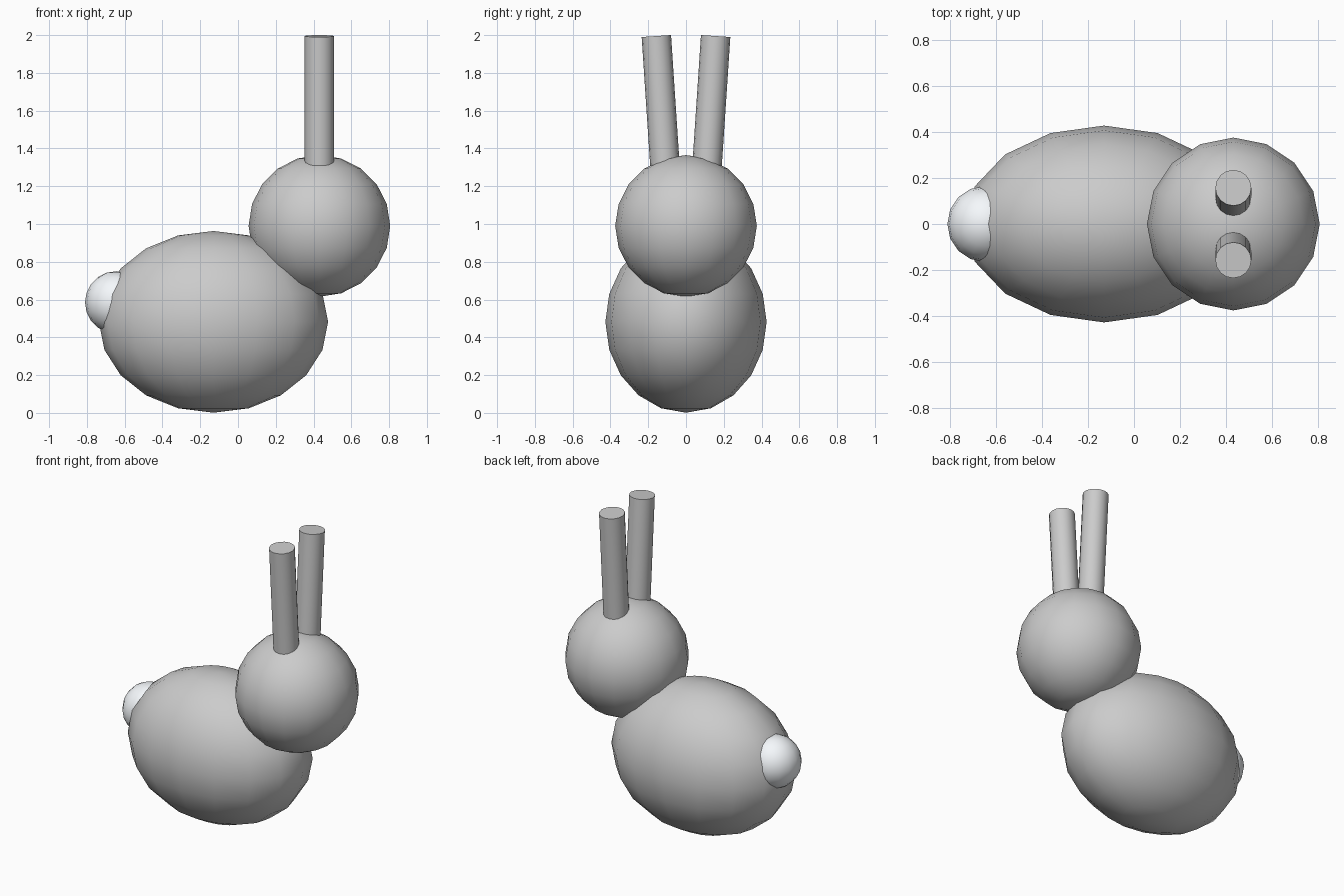
import bpy
from math import radians, sin, cos

if "Cube" in bpy.data.objects:
    bpy.data.objects.remove(bpy.data.objects["Cube"])


def finish(name, angle):
    obj = bpy.context.object
    obj.name = name
    bpy.ops.object.transform_apply(location=False, rotation=False, scale=True)
    bpy.ops.object.shade_smooth_by_angle(angle=radians(angle))
    return obj


def ball(name, location, radii):
    bpy.ops.mesh.primitive_uv_sphere_add(segments=16, ring_count=10, radius=1, location=location)
    bpy.context.object.scale = radii
    return finish(name, 60)


# Body and head
ball("body", (-0.13, 0, 0.482), (0.607, 0.427, 0.481))
ball("head", (0.431, 0, 0.99), (0.375, 0.375, 0.375))

# White tail
tail = ball("tail", (-0.645, 0, 0.585), (0.165, 0.165, 0.165))
white = bpy.data.materials.new("white_fur")
white.diffuse_color = (0.92, 0.95, 0.98, 1)
white.use_nodes = True
white.node_tree.nodes["Principled BSDF"].inputs["Base Color"].default_value = white.diffuse_color
tail.data.materials.append(white)

# Pair of ears splayed slightly outwards, rooted inside the head
tilt, length = radians(3.8), 0.8
for side, name in ((-1, "ear_right"), (1, "ear_left")):
    centre_y = side * (0.157 - sin(tilt) * length / 2)
    centre_z = 1.995 - cos(tilt) * length / 2
    bpy.ops.mesh.primitive_cylinder_add(
        vertices=16, radius=0.078, depth=length,
        location=(0.431, centre_y, centre_z), rotation=(-side * tilt, 0, 0))
    finish(name, 40)
